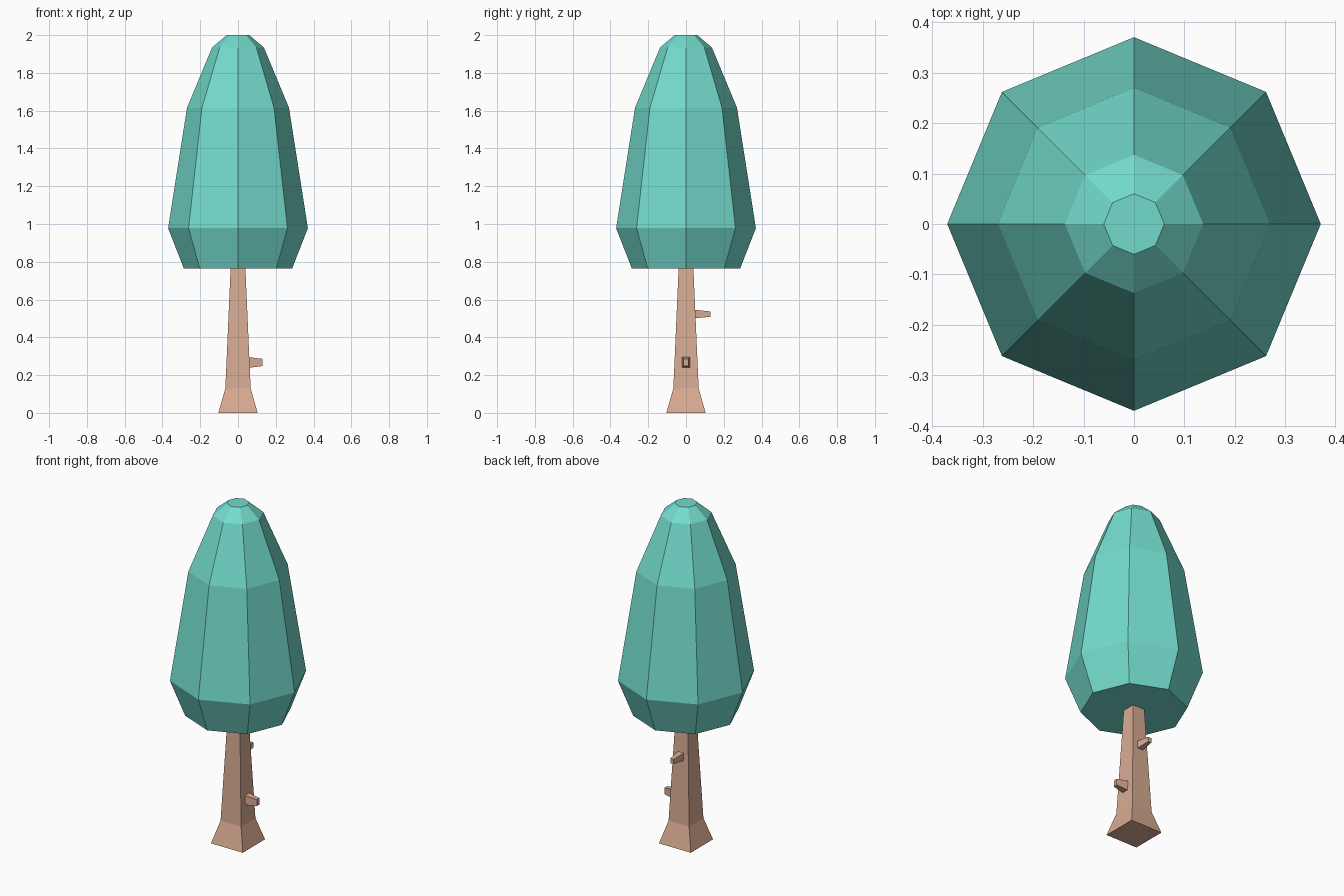
import bpy, math
from mathutils import Vector

if "Cube" in bpy.data.objects:
    bpy.data.objects.remove(bpy.data.objects["Cube"])


def material(name, rgb):
    m = bpy.data.materials.new(name)
    m.diffuse_color = (*rgb, 1)
    m.use_nodes = True
    m.node_tree.nodes["Principled BSDF"].inputs["Base Color"].default_value = m.diffuse_color
    return m


def loft(name, rings, mat):
    """Closed flat-shaded solid through equal-sized rings of points."""
    n = len(rings[0])
    verts = [p for ring in rings for p in ring]
    faces = [tuple(reversed(range(n))), tuple(range(len(verts) - n, len(verts)))]
    for r in range(len(rings) - 1):
        for i in range(n):
            j = (i + 1) % n
            faces.append((r * n + i, r * n + j, (r + 1) * n + j, (r + 1) * n + i))
    mesh = bpy.data.meshes.new(name)
    mesh.from_pydata(verts, [], faces)
    mesh.materials.append(mat)
    ob = bpy.data.objects.new(name, mesh)
    bpy.context.collection.objects.link(ob)
    return ob


def polygon(n, radius, z, start=0.0):
    return [(radius * math.cos(start + math.tau * i / n),
             radius * math.sin(start + math.tau * i / n), z) for i in range(n)]


leaf = material("leaf_teal", (0.171, 0.708, 0.604))
bark = material("bark_tan", (0.694, 0.413, 0.292))

# Eight-sided crown
crown = [(0.287, 0.765), (0.37, 0.978), (0.27, 1.615), (0.137, 1.935), (0.06, 2.0)]
loft("crown", [polygon(8, r, z) for r, z in crown], leaf)

# Square trunk with flared foot
trunk = [(0.104, 0.0), (0.067, 0.13), (0.039, 0.768)]
loft("trunk", [polygon(4, h * math.sqrt(2), z, math.pi / 4) for h, z in trunk], bark)


# Tapered branch stubs
def stub(name, direction, z, start, half_base, half_tip):
    out = Vector(direction)
    side = Vector((0, 0, 1)).cross(out)
    rings = []
    for dist, (w, h) in ((start, half_base), (0.131, half_tip)):
        rings.append([out * dist + side * sx * w + Vector((0, 0, z + sz * h))
                      for sx, sz in ((-1, -1), (1, -1), (1, 1), (-1, 1))])
    loft(name, rings, bark)


stub("right_branch", (1, 0, 0), 0.267, 0.05, (0.022, 0.029), (0.012, 0.019))
stub("back_branch", (0, 1, 0), 0.523, 0.04, (0.019, 0.023), (0.011, 0.014))
